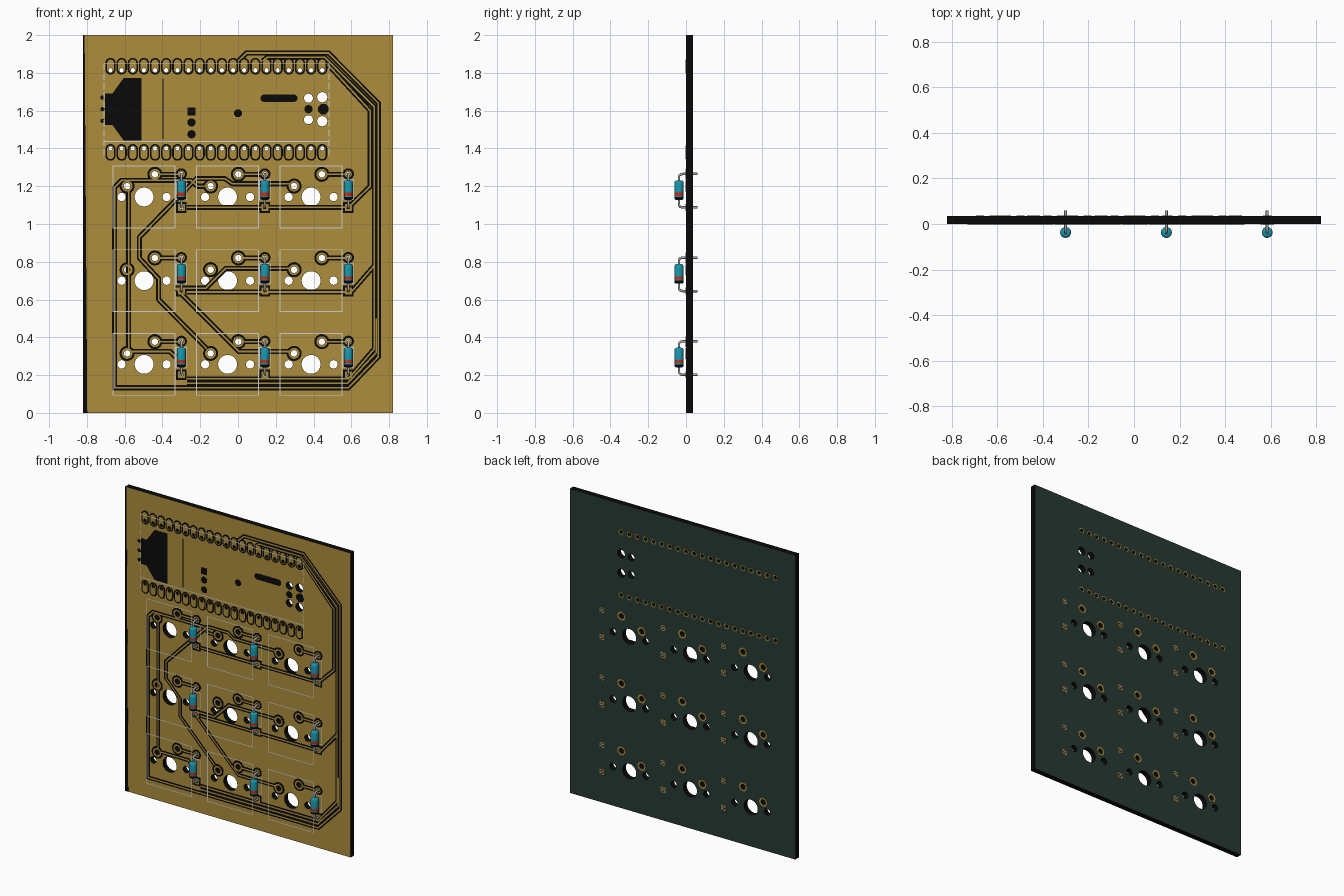
import bpy, bmesh, math
from mathutils import Matrix, Vector

cube = bpy.data.objects.get("Cube")
if cube:
    bpy.data.objects.remove(cube, do_unlink=True)


def material(name, rgb):
    m = bpy.data.materials.new(name)
    m.use_nodes = True
    m.diffuse_color = (*rgb, 1)
    m.node_tree.nodes["Principled BSDF"].inputs["Base Color"].default_value = (*rgb, 1)
    return m


GOLD = material("gold copper", (0.42, 0.27, 0.046))
BLACK = material("black", (0.003, 0.003, 0.003))
GREEN = material("dark green", (0.02, 0.042, 0.034))
SILK = material("pale grey print", (0.62, 0.62, 0.62))
TEAL = material("teal", (0.01, 0.31, 0.43))
RED = material("red", (0.55, 0.03, 0.01))
METAL = material("grey metal", (0.42, 0.42, 0.42))


def add(name, mesh, *mats):
    for m in mats:
        mesh.materials.append(m)
    ob = bpy.data.objects.new(name, mesh)
    bpy.context.collection.objects.link(ob)
    return ob


def circle(x, z, r, n=20):
    return [(x + r * math.cos(math.tau * (i + .5) / n),
             z + r * math.sin(math.tau * (i + .5) / n)) for i in range(n)]


def box(x0, x1, z0, z1):
    return [(x0, z0), (x1, z0), (x1, z1), (x0, z1)]


def stadium(x, z, half_w, half_h):
    k = half_h - half_w
    return [(x + half_w * math.cos(a), z + half_w * math.sin(a) + (k if i < 8 else -k))
            for i in range(16) for a in [math.pi * (i if i < 8 else i - 1) / 7]]


def slab(name, loops, y, half, *mats):
    """Filled outline with holes, standing upright at depth y."""
    cu = bpy.data.curves.new(name, 'CURVE')
    cu.dimensions, cu.fill_mode, cu.extrude = '2D', 'BOTH', half
    for loop in loops:
        s = cu.splines.new('POLY')
        s.points.add(len(loop) - 1)
        for p, (x, z) in zip(s.points, loop):
            p.co = (x, z, 0, 1)
        s.use_cyclic_u = True
    tmp = bpy.data.objects.new(name + "_outline", cu)
    bpy.context.collection.objects.link(tmp)
    dg = bpy.context.evaluated_depsgraph_get()
    me = bpy.data.meshes.new_from_object(tmp.evaluated_get(dg))
    bpy.data.objects.remove(tmp, do_unlink=True)
    me.materials.clear()
    me.transform(Matrix.Translation((0, y, 0)) @ Matrix.Rotation(math.pi / 2, 4, 'X'))
    bm = bmesh.new()
    bm.from_mesh(me)
    bmesh.ops.remove_doubles(bm, verts=bm.verts, dist=1e-6)
    bmesh.ops.recalc_face_normals(bm, faces=bm.faces)
    bm.to_mesh(me)
    bm.free()
    me.polygons.foreach_set("use_smooth", [False] * len(me.polygons))
    return add(name, me, *mats)


def ribbons(name, paths, half_w, y, mat):
    """Flat mitred strips along x-z paths."""
    bm = bmesh.new()
    for path in paths:
        pts = [Vector(p) for p in path]
        closed = pts[0] == pts[-1]
        dirs = [(b - a).normalized() for a, b in zip(pts, pts[1:])]
        sides = []
        for i, p in enumerate(pts):
            d0 = dirs[i - 1] if i or closed else dirs[0]
            d1 = dirs[i] if i < len(dirs) else (dirs[0] if closed else dirs[-1])
            n0, n1 = Vector((-d0.y, d0.x)), Vector((-d1.y, d1.x))
            off = (n0 + n1) * half_w / (1 + n0.dot(n1))
            sides.append([bm.verts.new((q.x, y, q.y)) for q in (p - off, p + off)])
        for (a, b), (c, d) in zip(sides, sides[1:]):
            bm.faces.new((a, c, d, b))
    me = bpy.data.meshes.new(name)
    bm.to_mesh(me)
    bm.free()
    return add(name, me, mat)


# Layout
COLS, ROWS = (-.497, -.055, .387), (1.143, .70, .257)
KEYS = [(x, z) for x in COLS for z in ROWS]
PINS = [(-.675 + i * .059, z, s) for z, s in ((1.814, 1), (1.4, -1)) for i in range(20)]
SWITCH_PADS = [(x + dx, z + dz) for x, z in KEYS for dx, dz in ((.057, .12), (-.09, .058))]
LEAD_TOP = [(x + .197, z + .122) for x, z in KEYS]
LEAD_LOW = [(x + .197, z - .055) for x, z in KEYS]

# Drill holes
key_holes = [circle(x + dx, z, r, 28) for x, z in KEYS
             for dx, r in ((0, .05), (-.119, .022), (.119, .022))]
module_holes = [circle(.373, 1.666, .024), circle(.373, 1.552, .024),
                circle(.446, 1.671, .027), circle(.446, 1.544, .027)]
pin_holes = [circle(x, z, .011, 12) for x, z, s in PINS]
switch_holes = [circle(x, z, .017) for x, z in SWITCH_PADS]
top_holes = [circle(x, z, .01, 12) for x, z in LEAD_TOP]
low_holes = [circle(x, z, .01, 12) for x, z in LEAD_LOW]
pad_holes = pin_holes + switch_holes + top_holes + low_holes

# Board: copper front, dark green back, black edges
board = slab("board", [box(-.82, .82, 0, 2)] + key_holes + module_holes + pad_holes,
             .018, .018, GOLD, GREEN, BLACK)
for p in board.data.polygons:
    p.material_index = 0 if p.normal.y < -.5 else 1 if p.normal.y > .5 else 2
slab("bare_left_edge", [[(-.82, 0), (-.798, 0), (-.812, 2), (-.82, 2)]], -.0005, .0005, BLACK)


# Pads and the black clearance around them
def pads(grow):
    return ([stadium(x, z + s * .021, .0185 + grow * .8, .036 + grow * .8) for x, z, s in PINS]
            + [circle(x, z, .029 + grow) for x, z in SWITCH_PADS]
            + [circle(x, z, .019 + grow) for x, z in LEAD_TOP]
            + [circle(x, z, .026 + grow * 1.3, 4) for x, z in LEAD_LOW])


slab("pad_clearance", pads(.011) + pad_holes, -.0006, .0006, BLACK)
slab("front_pads", pads(0) + pad_holes, -.0016, .001, GOLD)
back_pads = ([circle(x, z, .019, 8) for x, z, s in PINS]
             + [circle(x, z, .029) for x, z in SWITCH_PADS]
             + [circle(x, z, .019) for x, z in LEAD_TOP]
             + [circle(x, z, .026, 4) for x, z in LEAD_LOW])
slab("back_pads", back_pads + pad_holes, .0365, .001, GOLD)

# Openings in the copper under the module
usb = [(-.705, 1.692), (-.664, 1.692), (-.606, 1.772), (-.511, 1.772),
       (-.511, 1.443), (-.606, 1.443), (-.664, 1.523), (-.705, 1.523)]
marks = [usb, box(-.268, -.225, 1.575, 1.618), circle(-.246, 1.538, .022),
         circle(-.246, 1.475, .022), circle(0, 1.586, .022, 8),
         [(z, x) for x, z in stadium(1.666, .217, .02, .098)],
         circle(.373, 1.608, .022), circle(.452, 1.608, .03, 8)]
marks += [circle(-.718, z, .012, 8) for z in (1.67, 1.608, 1.546)]
slab("copper_openings", marks, -.0006, .0006, BLACK)
ribbons("module_seam", [[(-.398, 1.45), (-.398, 1.77)]], .003, -.0012, BLACK)

# Traces: thin copper line on a wider black gap
traces = [
    [(0, 1.862), (.045, 1.905), (.479, 1.905), (.743, 1.64), (.743, .297), (.585, .133),
     (-.653, .133), (-.653, 1.194), (-.616, 1.231), (-.25, 1.231), (-.215, 1.2), (-.175, 1.2)],
    [(.13, 1.862), (.155, 1.883), (.458, 1.883), (.722, 1.62), (.722, .34), (.585, .18),
     (-.27, .18)],
    [(.47, 1.84), (.48, 1.84), (.70, 1.6), (.70, 1.2), (.585, 1.088), (-.27, 1.088)],
    [(-.27, .64), (.60, .64), (.722, .78)],
    [(-.27, .157), (.58, .157), (.732, .32), (.732, .5)],
    [(-.579, 1.175), (-.579, .34)],
    [(.27, 1.213), (-.03, 1.213), (-.07, 1.24), (-.22, 1.24), (-.522, .93), (-.522, .82),
     (-.42, .71), (-.42, .6), (-.165, .34)],
    [(.27, .765), (-.065, .765), (-.17, .66), (-.33, .66)],
    [(-.33, .66), (.005, .325), (.27, .325)],
    [(-.56, .325), (-.36, .325), (-.33, .295)],
]
traces += [[(x + .085, z + .12), (x + .18, z + .12)] for x, z in KEYS]
ribbons("trace_gaps", traces, .0135, -.0015, BLACK)
ribbons("traces", traces, .0045, -.003, GOLD)


# Printed outlines for switches, diodes and module
def loop(x0, x1, z0, z1):
    return box(x0, x1, z0, z1) + [(x0, z0)]


prints = [loop(x - .164, x + .164, z - .164, z + .164) for x, z in KEYS]
prints += [loop(x + .168, x + .226, z - .015, z + .09) for x, z in KEYS]
prints += [[(-.709, z), (.481, z)] for z in (1.437, 1.851)]
prints += [[(x, 1.363 + i * .05), (x, 1.4 + i * .05)] for x in (-.709, .481) for i in range(10)]
ribbons("printed_outlines", prints, .0022, -.0036, SILK)

# Diode body: lathed barrel with coloured bands, centred on its key row
profile = [(0, .088), (.014, .088), (.022, .083), (.024, .076), (.024, .023), (.024, .006),
           (.024, 0), (.024, -.008), (.022, -.013), (.014, -.016), (0, -.016)]
band = [0, 0, 0, 0, 1, 0, 2, 2, 0, 0]
bm = bmesh.new()
N = 20
rings = [[bm.verts.new((r * math.cos(math.tau * i / N), r * math.sin(math.tau * i / N), z))
          for i in range(N)] for r, z in profile]
for k, (a, b) in enumerate(zip(rings, rings[1:])):
    for i in range(N):
        j = (i + 1) % N
        f = bm.faces.new((a[i], b[i], b[j], a[j]))
        f.material_index, f.smooth = band[k], True
bmesh.ops.remove_doubles(bm, verts=bm.verts, dist=1e-6)
bmesh.ops.recalc_face_normals(bm, faces=bm.faces)
body = bpy.data.meshes.new("diode_body")
bm.to_mesh(body)
bm.free()
for m in (TEAL, RED, BLACK):
    body.materials.append(m)

# Diode lead: one bent wire through the barrel and the board
wire = bpy.data.curves.new("diode_lead", 'CURVE')
wire.dimensions, wire.bevel_depth, wire.bevel_resolution, wire.use_fill_caps = '3D', .0065, 2, True
half = [(.093, .122), (-.018, .122), (-.03, .119), (-.037, .112), (-.037, .1)]
path = half + [(y, .067 - z) for y, z in reversed(half)]
s = wire.splines.new('POLY')
s.points.add(len(path) - 1)
for p, (y, z) in zip(s.points, path):
    p.co = (0, min(y, .06), z, 1)
wire.materials.append(METAL)
tmp = bpy.data.objects.new("lead_path", wire)
bpy.context.collection.objects.link(tmp)
lead = bpy.data.meshes.new_from_object(
    tmp.evaluated_get(bpy.context.evaluated_depsgraph_get()))
bpy.data.objects.remove(tmp, do_unlink=True)

for i, (x, z) in enumerate(KEYS, 1):
    add(f"diode_body_{i}", body).location = (x + .197, -.037, z)
    add(f"diode_lead_{i}", lead).location = (x + .197, 0, z)
